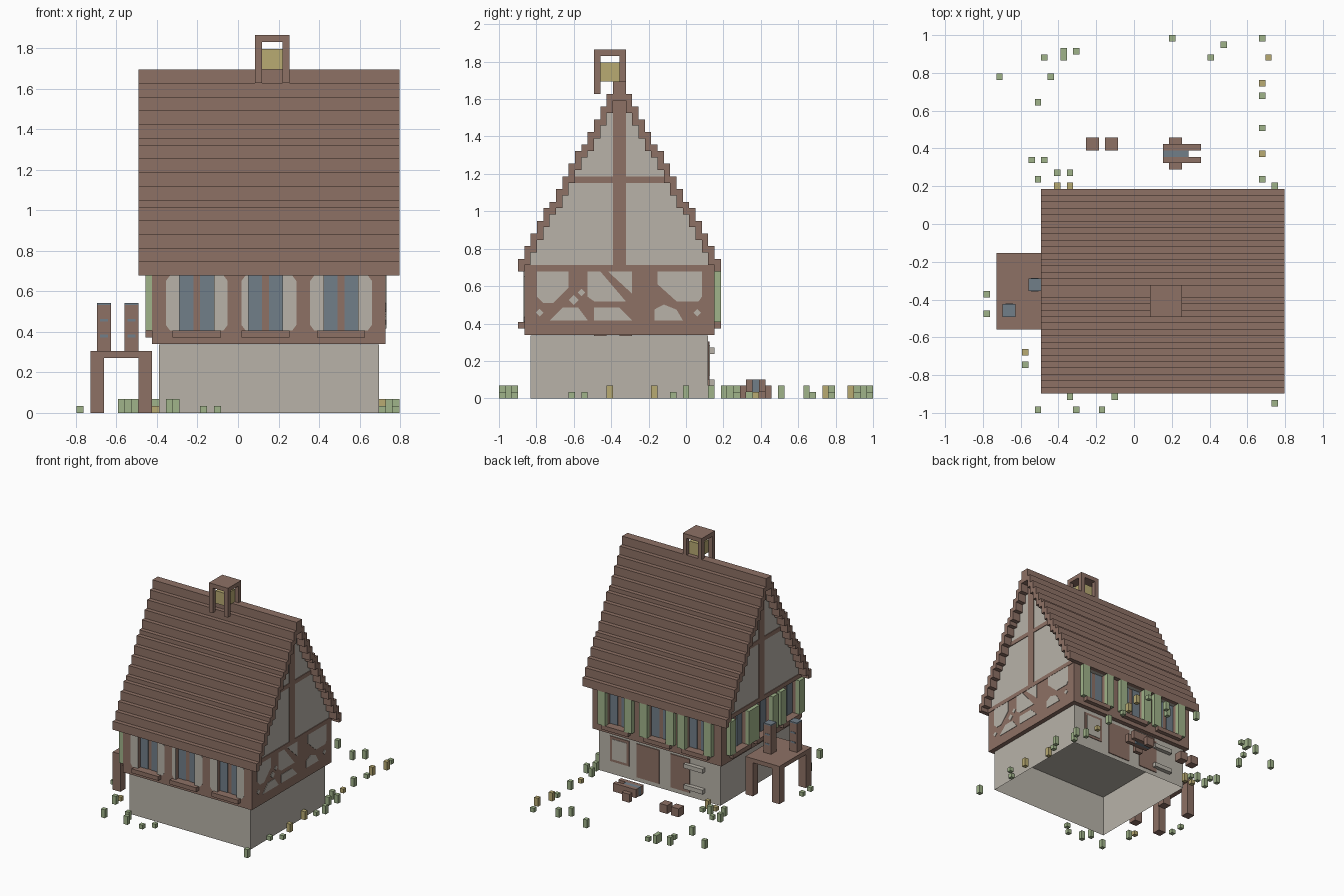
import bpy, bmesh
from mathutils import Vector

if "Cube" in bpy.data.objects:
    bpy.data.objects.remove(bpy.data.objects["Cube"])

U = 2 / 59                      # size of one block
ORIGIN = Vector((-23.5 * U, -1, 0))


def material(name, rgb):
    m = bpy.data.materials.new(name)
    m.diffuse_color = (*rgb, 1)
    m.use_nodes = True
    m.node_tree.nodes["Principled BSDF"].inputs["Base Color"].default_value = m.diffuse_color
    return m


BROWN = material("brown timber", (0.27, 0.165, 0.13))
PLASTER = material("grey plaster", (0.48, 0.45, 0.395))
GREEN = material("leaf green", (0.352, 0.456, 0.254))
BLUE = material("slate blue", (0.165, 0.21, 0.25))
YELLOW = material("straw yellow", (0.48, 0.405, 0.17))


def finish(name, mat, bm):
    for v in bm.verts:
        v.co = ORIGIN + v.co * U
    bmesh.ops.recalc_face_normals(bm, faces=bm.faces)
    me = bpy.data.meshes.new(name)
    bm.to_mesh(me)
    bm.free()
    me.materials.append(mat)
    ob = bpy.data.objects.new(name, me)
    bpy.context.collection.objects.link(ob)
    return ob


def blocks(name, mat, boxes):
    """Boxes given as (x0, x1, y0, y1, z0, z1) in block units."""
    bm = bmesh.new()
    for x0, x1, y0, y1, z0, z1 in boxes:
        vs = bmesh.ops.create_cube(bm, size=1)["verts"]
        for v in vs:
            v.co = ((x0 + x1) / 2 + v.co.x * (x1 - x0),
                    (y0 + y1) / 2 + v.co.y * (y1 - y0),
                    (z0 + z1) / 2 + v.co.z * (z1 - z0))
    return finish(name, mat, bm)


def prisms(name, mat, axis, d0, d1, polys):
    """Polygons in the (along, z) plane extruded from depth d0 to d1."""
    bm = bmesh.new()
    for poly in polys:
        vs = [bm.verts.new((d0, a, z) if axis == "x" else (a, d0, z)) for a, z in poly]
        f = bm.faces.new(vs)
        new = bmesh.ops.extrude_face_region(bm, geom=[f])["geom"]
        step = Vector((d1 - d0, 0, 0)) if axis == "x" else Vector((0, d1 - d0, 0))
        bmesh.ops.translate(bm, vec=step, verts=[g for g in new if isinstance(g, bmesh.types.BMVert)])
    return finish(name, mat, bm)


# Ground storey: plaster walls open underneath
bm = bmesh.new()
bmesh.ops.create_cube(bm, size=1)
for v in bm.verts:
    v.co = (28 + v.co.x * 32, 19 + v.co.y * 28, 4.96 + v.co.z * 9.92)
bmesh.ops.delete(bm, geom=[min(bm.faces, key=lambda f: f.calc_center_median().z)], context="FACES_ONLY")
finish("ground_storey", PLASTER, bm)

# Back doors, window frame and stone ledges
blocks("back_doors", BROWN, [(20, 25, 33, 33.2, 1, 9), (28, 34, 33, 33.2, 1, 9),
                             (36, 41, 33, 33.15, 3, 9)])
blocks("back_window_panel", PLASTER, [(36.6, 40.4, 33.1, 33.25, 3.6, 8.4)])
blocks("back_ledges", PLASTER, [(16, 21, 33, 34, 7, 8), (16, 21, 33, 34, 2, 3)])

# Upper storey core, right wall
blocks("upper_storey", BROWN, [(12, 44, 5, 33, 10, 20), (44, 45, 5, 33, 10, 20)])


def window_wall(label, axis, lo, hi, face, s, centres, shutters):
    def b(a0, a1, d0, d1, z0, z1):
        d0, d1 = sorted((face + s * d0, face + s * d1))
        return (a0, a1, d0, d1, z0, z1) if axis == "y" else (d0, d1, a0, a1, z0, z1)
    edges = [lo] + [e for c in centres for e in (c - 2.5, c + 2.5)] + [hi]
    wall = [b(lo, hi, -1, 0, 10, 12)]
    wall += [b(p, q, -1, 0, 12, 20) for p, q in zip(edges[::2], edges[1::2])]
    blocks(label + "_wall", BROWN, wall)
    blocks(label + "_sills", BROWN, [b(c - 3.5, c + 3.5, 0, 1, 11, 12) for c in centres])
    blocks(label + "_glass", BLUE, [b(c + o - 1, c + o + 1, -1, -0.85, 12, 20)
                                    for c in centres for o in (-1.5, 1.5)])
    if shutters:
        blocks(label + "_shutters", GREEN, [b(c + o - 1, c + o + 1, 0, 1, 12, 20)
                                            for c in centres for o in (-3.5, 3.5)])
    else:
        polys = []
        for c in centres:
            for m in (-1, 1):
                w = 3.5 if (c == 27.5 and m < 0) else 4.5
                polys.append([(c + m * x, z) for x, z in
                              ((2.5, 12), (w - .6, 12), (w, 12.8), (w, 19.2), (w - .6, 20), (2.5, 20))])
        prisms(label + "_plaster_panels", PLASTER, axis, face, face + s * 0.1, polys)


window_wall("front", "y", 11, 45, 4, -1, (17.5, 27.5, 38.5), False)
window_wall("back", "y", 11, 45, 34, 1, (17.5, 27.5, 38.5), True)
window_wall("left", "x", 5, 33, 11, -1, (8.5, 18.5, 27.5), True)

# Right wall: plaster fields between the curved braces
fields = [
    [(6, 16), (7, 15), (8.5, 15), (11, 17.5), (11, 20), (6, 20)],
    [(14, 16), (15, 15.3), (20, 15.3), (16, 20), (14, 20)],
    [(17.2, 20), (21, 16.5), (21, 20)],
    [(25, 18), (28, 15.3), (31.5, 15.3), (32, 16), (32, 20), (25, 20)],
    [(8, 12.3), (14, 12.3), (12.5, 14.3), (10, 14.3)],
    [(15, 12.3), (21, 12.3), (19, 14.3), (15, 14.3)],
    [(24.5, 12.3), (29, 12.3), (28, 14), (26, 14.8), (24.5, 14)],
]
fields += [[(y - r, z), (y, z - r), (y + r, z), (y, z + r)]
           for y, z, r in ((6.4, 13.5, .6), (31.3, 13.5, .6), (11.8, 15.5, .8), (13, 16.7, .6))]
prisms("right_plaster_fields", PLASTER, "x", 45, 45.1, fields)

# Stepped roof: one course per block, from the ridge outwards
tops = [50, 48, 46, 44, 42, 40, 39, 37, 35, 33, 31, 30, 28, 26, 24, 22]
lows = [t - 1 for t in tops[1:]] + [20]


def half(heights, n):
    return [(c + e, heights[c]) for c in range(n) for e in (0, 1)]


def mirrored(h):
    return [(19 - a, z) for a, z in reversed(h[1:])] + [(19 + a, z) for a, z in h[1:]]


outline = mirrored(half(tops, 16)) + mirrored(half(lows, 16))[::-1]
prisms("roof", BROWN, "x", 9, 47, [outline])

# Gable block with timber posts and beams on both ends
prisms("gables", PLASTER, "x", 11, 45, [mirrored(half(lows, 15)) + [(34, 20), (4, 20)]])
for label, d0, d1 in (("left", 10.85, 11), ("right", 45, 45.15)):
    blocks(label + "_gable_timbers", BROWN, [(d0, d1, 18, 20, 21, 47), (d0, d1, 11, 27, 34, 35),
                                             (d0, d1, 4, 34, 20, 21)])

# Ridge lantern
blocks("lantern_frame", BROWN, [(x, x + 1, y, y + 1, 48, 54) for x in (26, 30) for y in (15, 19)]
       + [(26, 31, 15, 20, 54, 55)])
blocks("lantern_light", YELLOW, [(27, 30, 16, 19, 50, 53)])

# Side stand with two pillars
blocks("side_stand", BROWN, [(2, 11, 13, 25, 8, 9)]
       + [(x, x + 2, y, y + 2, 0, 8) for x in (2, 9) for y in (13, 23)])
for n, (x, y) in enumerate(((3, 15), (7, 19))):
    blocks(f"stand_pillar_{n + 1}", BROWN, [(x, x + 2, y, y + 2, 9, 15.7)])
    blocks(f"pillar_cap_{n + 1}", BLUE, [(x, x + 2, y, y + 2, 15.7, 16)]
           + [(x + .4, x + 1.6, y - .05, y + 2.05, z, z + .4) for z in (11, 13.3)])

# Yard: crates and handcart
blocks("crates", BROWN, [(16, 18, 41, 43, 0, 2), (19, 21, 41, 43, 0, 2)])
blocks("cart", BROWN, [(28, 34, 39, 40, 1, 3), (28, 34, 41, 42, 1, 3),
                       (29, 31, 38, 39, 0, 2), (29, 31, 42, 43, 0, 2)])
blocks("cart_load", BLUE, [(28, 32, 40, 41, 1, 3)])

# Plants, given as block positions
leaves = [(29, 58), (9, 55), (12, 56), (12, 55), (14, 56), (2, 52), (10, 52), (8, 48), (37, 57),
          (35, 55), (43, 58), (43, 49), (43, 44), (43, 36), (45, 35), (7, 39), (9, 39), (8, 36),
          (11, 37), (13, 37), (0, 18), (0, 15), (6, 7), (8, 0), (13, 2), (14, 0), (18, 0), (20, 2),
          (45, 1), (44, 11), (46, 13), (45, 27), (46, 29), (44, 33)]
flowers = [(44, 55), (43, 51), (43, 40), (11, 35), (13, 35), (6, 9), (45, 17), (44, 24)]


def plants(name, mat, spots):
    blocks(name, mat, [(x, x + 1, y, y + 1, 0, 1 if (x + 2 * y) % 3 == 0 else 2) for x, y in spots])


plants("green_plants", GREEN, leaves)
plants("yellow_flowers", YELLOW, flowers)
